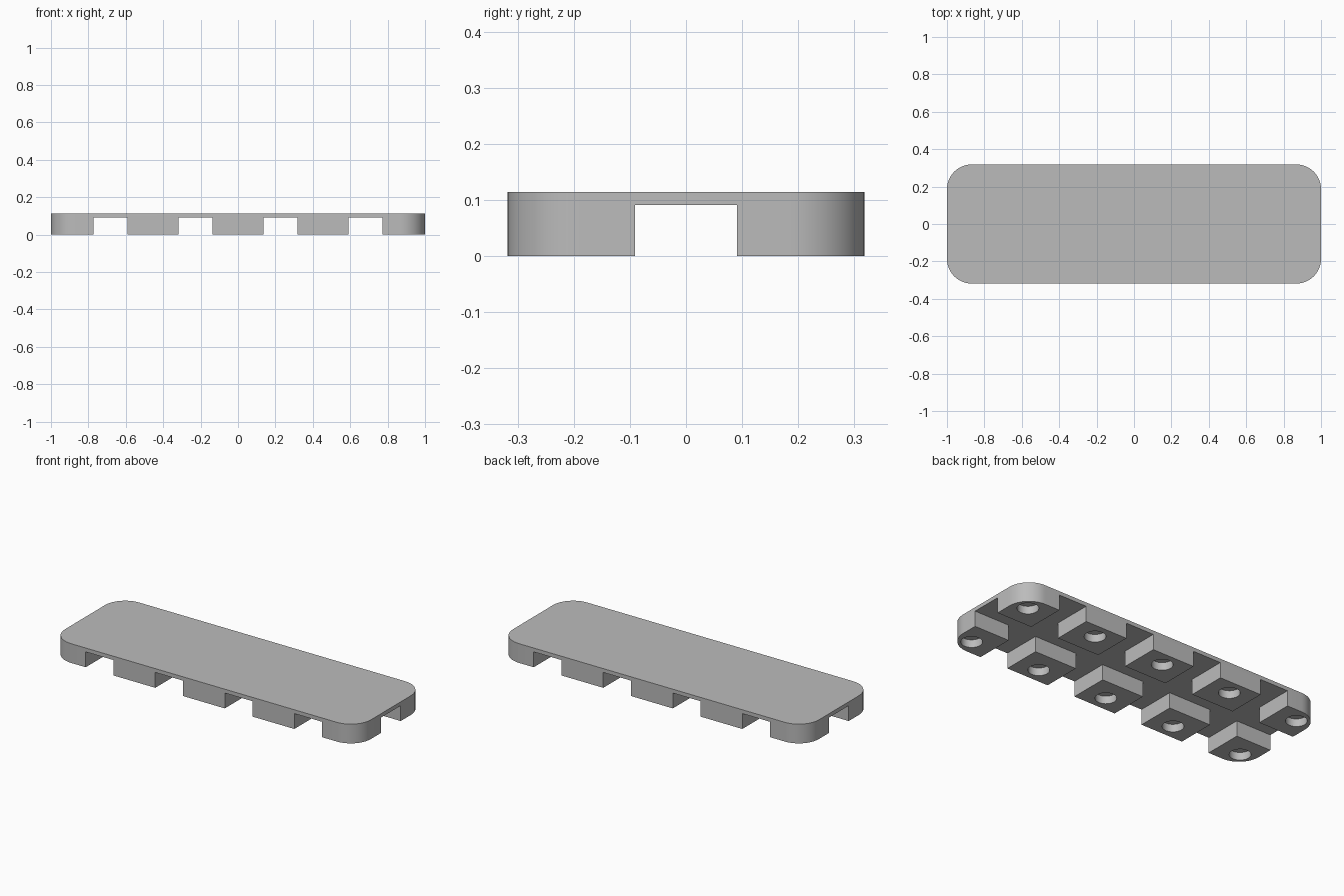
import bpy
import bmesh
import math

cube = bpy.data.objects.get("Cube")
if cube:
    bpy.data.objects.remove(cube, do_unlink=True)

U = 2 / 44                      # one design unit
LENGTH, WIDTH, HEIGHT = 44 * U, 14 * U, 2.5 * U
CORNER, CHANNEL, CHANNEL_TOP, PITCH = 2.9 * U, 4 * U, 2 * U, 10 * U
HOLE_R, HOLE_DEPTH = 1.25 * U, 1 * U

grey = bpy.data.materials.new("plain grey")
grey.use_nodes = True
grey.diffuse_color = (0.5, 0.5, 0.5, 1)
grey.node_tree.nodes["Principled BSDF"].inputs["Base Color"].default_value = (0.5, 0.5, 0.5, 1)


def add_object(name, bm):
    mesh = bpy.data.meshes.new(name)
    bm.to_mesh(mesh)
    bm.free()
    mesh.materials.append(grey)
    obj = bpy.data.objects.new(name, mesh)
    bpy.context.collection.objects.link(obj)
    return obj


def box(bm, size, centre):
    verts = bmesh.ops.create_cube(bm, size=1)["verts"]
    bmesh.ops.scale(bm, vec=size, verts=verts)
    bmesh.ops.translate(bm, vec=centre, verts=verts)


def carve(target, name, bm):
    """Subtract a temporary cutter from the target."""
    cutter = add_object(name, bm)
    cutter.hide_render = True
    mod = target.modifiers.new(name, "BOOLEAN")
    mod.operation, mod.solver, mod.object = "DIFFERENCE", "EXACT", cutter
    bpy.context.view_layer.objects.active = target
    bpy.ops.object.modifier_apply(modifier=mod.name)
    bpy.data.objects.remove(cutter, do_unlink=True)


# Rounded slab
bm = bmesh.new()
box(bm, (LENGTH, WIDTH, HEIGHT), (0, 0, HEIGHT / 2))
uprights = [e for e in bm.edges if abs(e.verts[0].co.z - e.verts[1].co.z) > HEIGHT / 2]
bmesh.ops.bevel(bm, geom=uprights, offset=CORNER, segments=12, profile=0.5, affect="EDGES")
plate = add_object("footed_plate", bm)

# Lengthwise channel under the slab
bm = bmesh.new()
box(bm, (LENGTH * 2, CHANNEL, CHANNEL_TOP * 2), (0, 0, 0))
carve(plate, "long_channel", bm)

# Crosswise channels leave ten feet
bm = bmesh.new()
for i in range(4):
    box(bm, (CHANNEL, WIDTH * 2, CHANNEL_TOP * 2), ((i - 1.5) * PITCH, 0, 0))
carve(plate, "cross_channels", bm)

# Blind round hole in each foot
bm = bmesh.new()
for i in range(-2, 3):
    for side in (-1, 1):
        verts = bmesh.ops.create_cone(bm, cap_ends=True, segments=40, radius1=HOLE_R,
                                      radius2=HOLE_R, depth=HOLE_DEPTH * 2)["verts"]
        bmesh.ops.translate(bm, vec=(i * PITCH, side * PITCH / 2, 0), verts=verts)
carve(plate, "foot_holes", bm)

# Smooth rounded walls, crisp edges
bpy.ops.object.select_all(action="DESELECT")
plate.select_set(True)
bpy.context.view_layer.objects.active = plate
bpy.ops.object.shade_smooth_by_angle(angle=math.radians(30))
